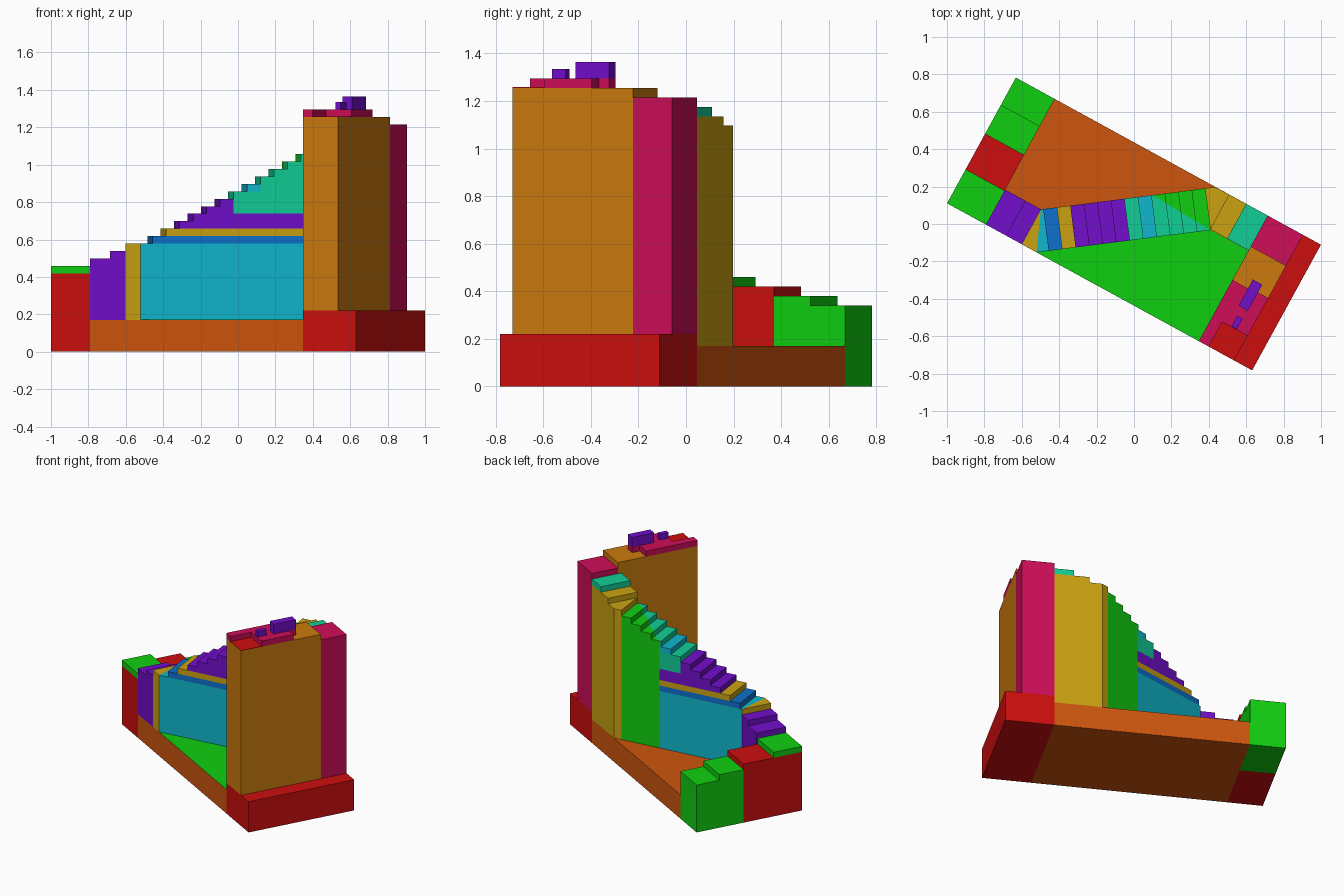
import bpy, bmesh, math
from mathutils import Vector

if "Cube" in bpy.data.objects:
    bpy.data.objects.remove(bpy.data.objects["Cube"])

# ---------- palette ----------
def lin(c):
    c /= 255
    return c / 12.92 if c <= 0.04045 else ((c + 0.055) / 1.055) ** 2.4

MATS = {}
for name, rgb in {
    "red": (206, 14, 14), "orange": (206, 86, 14), "amber": (204, 122, 14),
    "gold": (202, 162, 18), "green": (16, 207, 16), "teal": (17, 206, 150),
    "cyan": (16, 183, 206), "blue": (14, 112, 204), "purple": (114, 14, 204),
    "magenta": (206, 14, 88)}.items():
    m = bpy.data.materials.new(name)
    m.diffuse_color = (*[lin(c) for c in rgb], 1)
    m.use_nodes = True
    m.node_tree.nodes["Principled BSDF"].inputs["Base Color"].default_value = m.diffuse_color
    MATS[name] = m

# ---------- coordinate frames ----------
ANG = math.radians(-28.7)    # plinth direction
DANG = math.radians(7.3)     # middle flight direction

def P(u, v):
    """Plinth frame: u along, v across."""
    c, s = math.cos(ANG), math.sin(ANG)
    return Vector((u * c - v * s, u * s + v * c))

def D(s, t):
    """Middle flight frame: s along, t across."""
    c, n = math.cos(DANG), math.sin(DANG)
    return Vector((-0.498 + s * c - t * n, 0.078 + s * n + t * c))

# ---------- builders ----------
def prism(name, colour, pts, z0, z1):
    bm = bmesh.new()
    face = bm.faces.new([bm.verts.new((p.x, p.y, z0)) for p in pts])
    ext = bmesh.ops.extrude_face_region(bm, geom=[face])
    top = [g for g in ext["geom"] if isinstance(g, bmesh.types.BMVert)]
    bmesh.ops.translate(bm, verts=top, vec=(0, 0, z1 - z0))
    bmesh.ops.recalc_face_normals(bm, faces=bm.faces)
    me = bpy.data.meshes.new(name)
    bm.to_mesh(me)
    bm.free()
    me.materials.append(MATS[colour])
    ob = bpy.data.objects.new(name, me)
    bpy.context.collection.objects.link(ob)
    return ob

def block(name, colour, u0, u1, v0, v1, z0, z1):
    return prism(name, colour, [P(u0, v0), P(u1, v0), P(u1, v1), P(u0, v1)], z0, z1)

def clip(pts, a, b, side):
    """Part of a convex outline on one side of line a-b."""
    d = b - a
    dist = lambda p: side * (d.x * (p.y - a.y) - d.y * (p.x - a.x))
    out = []
    for p, q in zip(pts, pts[1:] + pts[:1]):
        dp, dq = dist(p), dist(q)
        if dp >= 0:
            out.append(p)
        if dp * dq < 0:
            out.append(p.lerp(q, dp / (dp - dq)))
    return out

H = 0.0398
def lvl(i):
    """Height of step number i."""
    return 0.34 + H * i

U, V = 0.93, 0.383           # half sizes of the plinth
UL, UR = -0.693, 0.605       # inner ends of the low block and the high base
FZ = 0.17                    # floor height

# ---------- plinth and low end ----------
block("floor", "orange", UL, UR, -V, V, 0, FZ)
block("low_end_back", "green", -U, UL, 0.042, V, 0, lvl(0))
block("low_end_back_step", "green", -U, UL, 0.042, 0.217, lvl(0), lvl(1))
block("low_end_front", "red", -U, UL, -V, 0.042, 0, lvl(2))
block("low_end_front_step", "green", -U, UL, -V, -0.176, lvl(2), lvl(3))
block("high_end_base", "red", UR, U, -V, V, 0, 0.22)

# ---------- lower flight ----------
V1 = -0.17
block("lower_step_1", "purple", UL, -0.57, -V, V1, FZ, lvl(4))
block("lower_step_2", "purple", -0.57, -0.475, -V, V1, FZ, lvl(5))

# ---------- middle flight ----------
S0, S1, W = 0.013, 0.885, -0.225
STEP = (S1 - S0) / 12
I, A = D(0, 0), D(-0.052, W)
J, K, G = D(S1, W), D(S1, 0), D(0.603, 0)
prism("lower_winder", "gold", [P(-0.475, V1), P(-0.475, -V), A, I], FZ, lvl(6))
prism("front_floor", "green", [A, P(UR, -V), P(UR, 0.17), J], FZ, FZ + 0.003)
prism("wall_body", "cyan", [I, A, J, G], FZ, lvl(6))

def layer(name, colour, k, z0, z1):
    s = S0 + k * STEP
    prism(name, colour, clip([D(s, W), D(S1, W), D(S1, 0), D(s, 0)], J, G, 1), z0, z1)

layer("wall_layer_1", "blue", 0, lvl(6), lvl(7))
layer("wall_layer_2", "gold", 1, lvl(7), lvl(8))
layer("wall_layer_3", "purple", 2, lvl(8), lvl(9))
layer("wall_layer_4", "purple", 3, lvl(9), lvl(10))
prism("wall_wedge", "green", [G, J, K], FZ, lvl(14))

for k in range(4, 12):
    s, e = S0 + k * STEP, S0 + (k + 1) * STEP
    quad = [D(s, W), D(e, W), D(e, 0), D(s, 0)]
    near, far = clip(quad, J, G, 1), clip(quad, J, G, -1)
    top = lvl(7 + k)
    colour = "purple" if k < 6 else "teal"
    if k == 7:               # one tread in a contrasting colour
        prism("tread_8_cap", "cyan", near, top - H, top)
        top -= H
    if len(near) > 2:
        prism(f"tread_{k + 1}", colour, near, lvl(10), top)
    if len(far) > 2 and k > 7:
        prism(f"wedge_tread_{k + 1}", "green", far, lvl(14), top)

# ---------- upper flight ----------
V2, UJ = 0.17, 0.37
E = D(0.94, 0)
prism("upper_winder", "gold", [J, P(UJ, V), E, K], FZ, lvl(19))
block("upper_step_1", "gold", UJ, UR, V2, V, FZ, lvl(20))
block("upper_step_2", "teal", 0.474, UR, V2, V, lvl(20), lvl(21))

# ---------- tower ----------
UT, VT = 0.82, 0.195
block("tower_back", "magenta", UR, UT, VT, V, 0.22, lvl(22))
block("tower_body", "amber", UR, UT, -V, VT, 0.22, lvl(23))
T = lvl(23)
block("tower_corner_top", "red", 0.665, UT, -V, -0.233, T, T + 0.003)
cap = [(UR, -V), (0.665, -V), (0.665, -0.233), (UT, -0.233), (UT, -0.003),
       (0.757, -0.003), (0.757, 0.045), (0.70, 0.045), (0.70, -0.01), (UR, -0.01)]
prism("tower_cap", "magenta", [P(*c) for c in cap], T, lvl(24))
block("large_top_block", "purple", 0.70, 0.757, -0.115, 0.045, lvl(24), 1.365)
block("small_top_block", "purple", 0.72, 0.752, -0.23, -0.165, lvl(24), 1.335)
